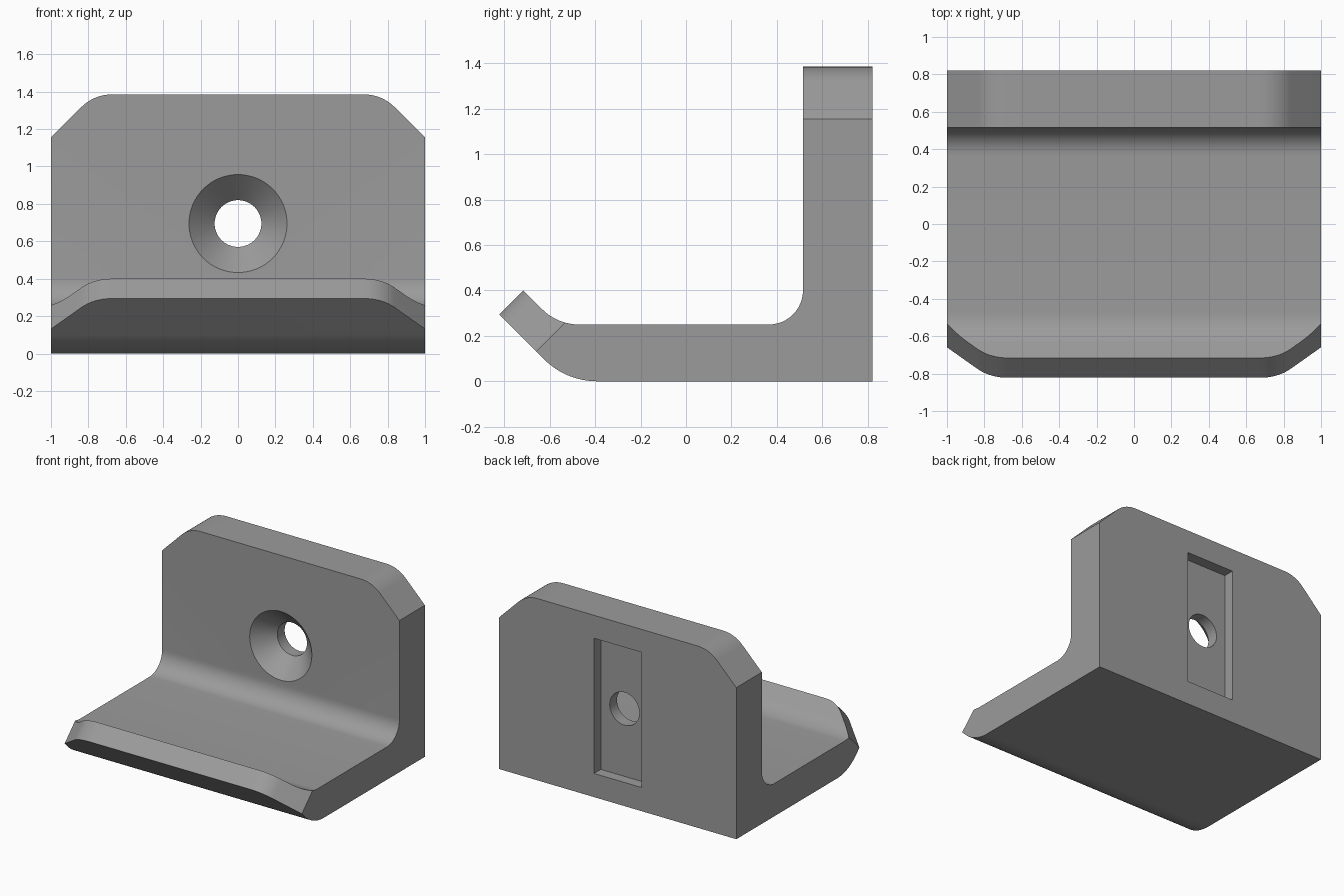
import bpy, bmesh, math
from mathutils import Vector, Matrix

if "Cube" in bpy.data.objects:
    bpy.data.objects.remove(bpy.data.objects["Cube"])

metal = bpy.data.materials.new("grey")
metal.diffuse_color = (0.33, 0.33, 0.33, 1)
metal.use_nodes = True
metal.node_tree.nodes["Principled BSDF"].inputs["Base Color"].default_value = metal.diffuse_color


def fillet(a, corner, b, r, n=12):
    """Points of an arc of radius r rounding the corner between a and b."""
    a, c, b = Vector(a), Vector(corner), Vector(b)
    u, v = (a - c).normalized(), (b - c).normalized()
    half = u.angle(v) / 2
    t = r / math.tan(half)
    centre = c + (u + v).normalized() * r / math.sin(half)
    p, q = c + u * t - centre, c + v * t - centre
    sweep = p.angle(q)
    return [tuple(centre + (p * math.sin(sweep * (1 - i / n)) + q * math.sin(sweep * i / n)) / math.sin(sweep))
            for i in range(n + 1)]


def make(name, bm):
    bmesh.ops.recalc_face_normals(bm, faces=bm.faces[:])
    me = bpy.data.meshes.new(name)
    bm.to_mesh(me)
    bm.free()
    me.materials.append(metal)
    ob = bpy.data.objects.new(name, me)
    bpy.context.collection.objects.link(ob)
    return ob


def prism(name, pts, place, shift):
    """Polygon placed in space by a function, then extruded along shift."""
    bm = bmesh.new()
    face = bm.faces.new([bm.verts.new(place(*p)) for p in pts])
    ext = bmesh.ops.extrude_face_region(bm, geom=[face])
    bmesh.ops.translate(bm, vec=shift, verts=[v for v in ext["geom"] if isinstance(v, bmesh.types.BMVert)])
    return make(name, bm)


def cut(body, cutter):
    mod = body.modifiers.new("cut", "BOOLEAN")
    mod.operation, mod.solver, mod.object = "DIFFERENCE", "EXACT", cutter
    bpy.context.view_layer.objects.active = body
    bpy.ops.object.modifier_apply(modifier=mod.name)
    bpy.data.objects.remove(cutter)


# Side profile (y, z): base, upright plate and upturned front lip
tip_out, tip_in = (-0.822, 0.294), (-0.716, 0.40)
bend_out, bend_in, root = (-0.528, 0), (-0.566, 0.25), (0.515, 0.25)
profile = [(0.822, 0), (0.822, 1.385), (0.515, 1.385)]
profile += fillet((0.515, 1.385), root, bend_in, 0.15)
profile += fillet(root, bend_in, tip_in, 0.23)
profile += [tip_in, tip_out]
profile += fillet(tip_out, bend_out, (0.822, 0), 0.33)
bracket = prism("bracket", profile, lambda y, z: (-1, y, z), (2, 0, 0))

# Rounded corner cuts on the upright and the lip
corner = [(0.6, 0.1), (0.6, 0)] + fillet((0.6, 0), (0.77, 0), (1, -0.23), 0.23)
corner += [(1.1, -0.33), (1.1, 0.1)]
k = math.sqrt(0.5)
s_tip = (tip_out[1] - tip_out[0]) * k
for side in (-1, 1):
    cut(bracket, prism("upright_cutter", corner, lambda x, h: (side * x, 0.4, 1.385 + h), (0, 0.6, 0)))
    cut(bracket, prism("lip_cutter", corner,
                       lambda x, h: (side * x, (-0.6 - s_tip - h) * k, (-0.6 + s_tip + h) * k),
                       (0, 0.6 * k, 0.6 * k)))

# Recess in the back of the upright
slot = [(-0.2, 0.18), (0.2, 0.18), (0.2, 1.21), (-0.2, 1.21)]
cut(bracket, prism("slot_cutter", slot, lambda x, z: (x, 0.74, z), (0, 0.2, 0)))

# Countersunk screw hole, lathed about the y axis
bm = bmesh.new()
path = [(0, 0.415), (0.362, 0.415), (0.125, 0.652), (0.125, 0.78), (0, 0.78)]
verts = [bm.verts.new((r, y, 0.695)) for r, y in path]
edges = [bm.edges.new(e) for e in zip(verts, verts[1:])]
bmesh.ops.spin(bm, geom=verts + edges, cent=(0, 0, 0.695), axis=(0, 1, 0), angle=math.tau, steps=64)
bmesh.ops.remove_doubles(bm, verts=bm.verts[:], dist=1e-5)
cut(bracket, make("screw_hole_cutter", bm))

# Smooth the rounded bends, keep the edges crisp
bpy.ops.object.select_all(action="DESELECT")
bracket.select_set(True)
bpy.context.view_layer.objects.active = bracket
bpy.ops.object.shade_smooth_by_angle(angle=math.radians(25))
